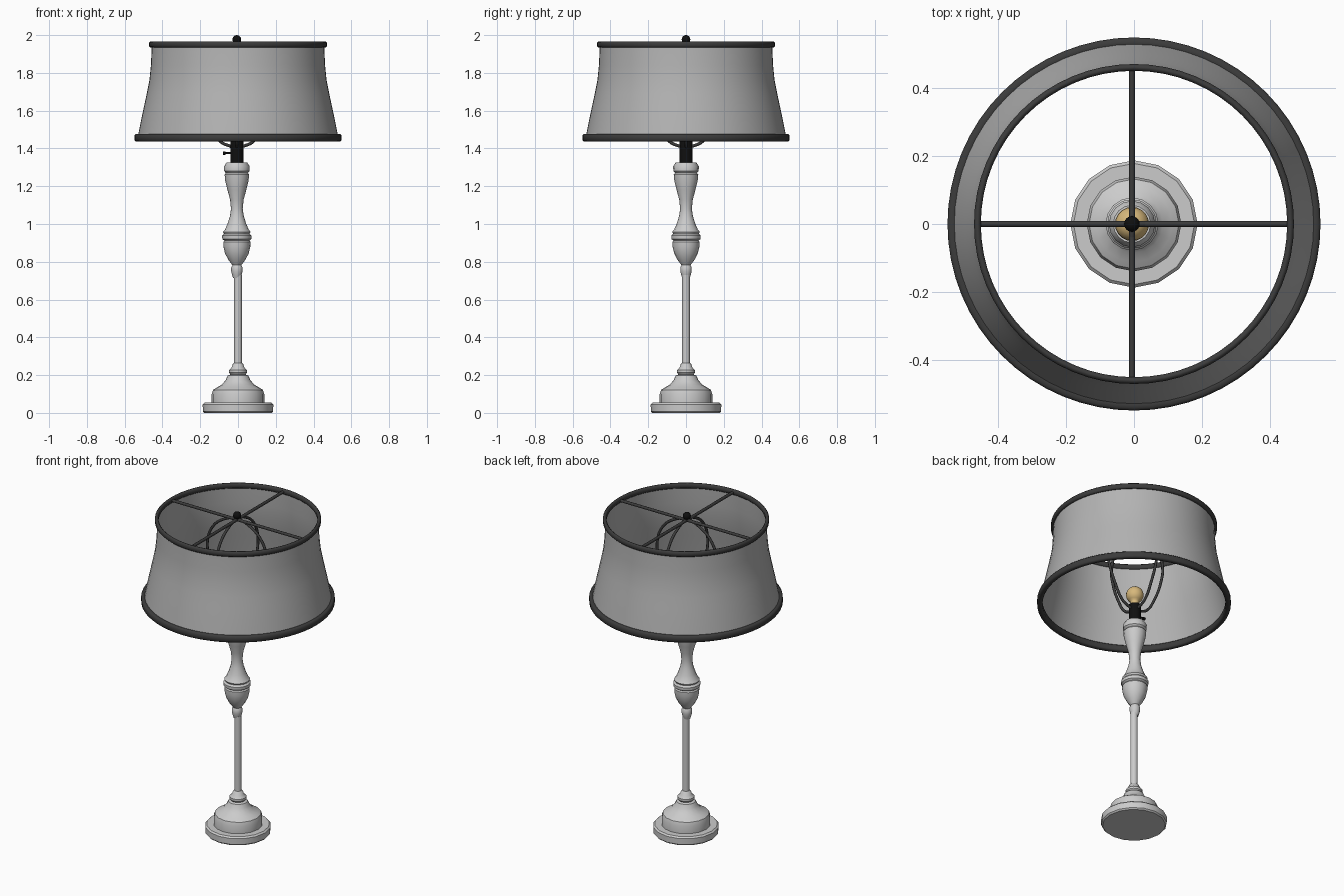
import bpy, math
from mathutils import Vector

if "Cube" in bpy.data.objects:
    bpy.data.objects.remove(bpy.data.objects["Cube"])

def material(name, rgb):
    m = bpy.data.materials.new(name)
    m.diffuse_color = (*rgb, 1)
    m.use_nodes = True
    m.node_tree.nodes["Principled BSDF"].inputs["Base Color"].default_value = m.diffuse_color
    return m

BODY = material("pale_grey", (0.6, 0.6, 0.6))
SHADE = material("shade_grey", (0.45, 0.45, 0.45))
TRIM = material("dark_grey", (0.045, 0.045, 0.045))
BLACK = material("black", (0.005, 0.005, 0.005))
BULB = material("warm_glass", (0.68, 0.48, 0.2))
CX = -0.006  # the stem fittings sit slightly off centre

def lathe(name, profile, sides, mat, x=0.0, closed=False, angle=35):
    """Revolve (radius, z) points around z; ends at radius > 0 stay open unless closed."""
    n = len(profile)
    verts = [(x + r * math.sin(2 * math.pi * i / sides), r * math.cos(2 * math.pi * i / sides), z)
             for i in range(sides) for r, z in profile]
    faces = []
    for i in range(sides):
        a, b = i * n, (i + 1) % sides * n
        for j in range(n if closed else n - 1):
            k = (j + 1) % n
            faces.append((a + j, a + k, b + k, b + j))
    me = bpy.data.meshes.new(name)
    me.from_pydata(verts, [], faces)
    ob = bpy.data.objects.new(name, me)
    bpy.context.collection.objects.link(ob)
    me.materials.append(mat)
    bpy.context.view_layer.objects.active = ob
    ob.select_set(True)
    bpy.ops.object.mode_set(mode='EDIT')
    bpy.ops.mesh.select_all(action='SELECT')
    bpy.ops.mesh.remove_doubles(threshold=0.0001)
    bpy.ops.mesh.normals_make_consistent(inside=False)
    bpy.ops.object.mode_set(mode='OBJECT')
    bpy.ops.object.shade_smooth_by_angle(angle=math.radians(angle))
    ob.select_set(False)
    return ob

def wire(name, points, radius, mat, smooth=True):
    """Round tube along a path."""
    cu = bpy.data.curves.new(name, 'CURVE')
    cu.dimensions = '3D'
    cu.bevel_depth = radius
    cu.bevel_resolution = 2
    cu.resolution_u = 6
    cu.use_fill_caps = True
    sp = cu.splines.new('BEZIER')
    sp.bezier_points.add(len(points) - 1)
    for bp, p in zip(sp.bezier_points, points):
        bp.co = Vector(p)
        bp.handle_left_type = bp.handle_right_type = 'AUTO' if smooth else 'VECTOR'
    ob = bpy.data.objects.new(name, cu)
    bpy.context.collection.objects.link(ob)
    cu.materials.append(mat)
    return ob

# Turned stand: foot, slim pole, urn and upper baluster
lathe("foot", [(0, 0), (0.178, 0), (0.186, 0.008), (0.187, 0.045), (0.178, 0.054), (0.139, 0.054),
               (0.139, 0.10), (0.132, 0.122), (0.112, 0.135), (0.085, 0.15), (0.065, 0.175),
               (0.055, 0.198), (0.04, 0.203), (0.048, 0.213), (0.048, 0.226), (0.034, 0.24),
               (0.028, 0.258), (0.02, 0.265), (0, 0.265)], 16, BODY)
lathe("pole", [(0, 0.25), (0.021, 0.25), (0.021, 0.73), (0, 0.73)], 16, BODY)
lathe("baluster", [(0, 0.715), (0.02, 0.715), (0.025, 0.73), (0.03, 0.75), (0.03, 0.77), (0.024, 0.782),
                   (0.045, 0.81), (0.063, 0.845), (0.071, 0.88), (0.072, 0.905), (0.066, 0.912),
                   (0.077, 0.92), (0.078, 0.938), (0.068, 0.948), (0.073, 0.958), (0.062, 0.972),
                   (0.05, 1.0), (0.037, 1.04), (0.031, 1.08), (0.036, 1.13), (0.05, 1.18),
                   (0.062, 1.23), (0.065, 1.262), (0.058, 1.27), (0.067, 1.28), (0.068, 1.305),
                   (0.055, 1.325), (0, 1.325)], 16, BODY, CX)

# Socket, switch and bulb
lathe("socket", [(0, 1.32), (0.034, 1.32), (0.034, 1.438), (0, 1.438)], 20, BLACK, CX)
wire("switch", [(CX, 0, 1.375), (-0.07, 0, 1.375)], 0.005, BLACK, False)
wire("switch_knob", [(-0.066, 0, 1.375), (-0.08, 0, 1.375)], 0.009, BLACK, False)
lathe("bulb", [(0.022, 1.43), (0.025, 1.455)] +
      [(0.05 * math.sin(a), 1.505 - 0.05 * math.cos(a)) for a in
       [math.radians(30 + 15 * i) for i in range(11)]], 20, BULB, CX, angle=60)

# Fabric shade with dark rims
lathe("shade", [(0.533, 1.45), (0.525, 1.49), (0.513, 1.55), (0.498, 1.62), (0.483, 1.69),
                (0.469, 1.76), (0.461, 1.84), (0.456, 1.95)], 64, SHADE)

def rim(name, r0, r1, z0, z1):
    b = 0.007
    lathe(name, [(r0, z0 + b), (r0 + b, z0), (r1 - b, z0), (r1, z0 + b),
                 (r1, z1 - b), (r1 - b, z1), (r0 + b, z1), (r0, z1 - b)],
          64, TRIM, closed=True, angle=60)

rim("lower_rim", 0.518, 0.548, 1.436, 1.476)
rim("upper_rim", 0.45, 0.47, 1.934, 1.967)

# Harp loops and spider bars, one of each along x and y
half = [(0.03, 1.41), (0.085, 1.435), (0.145, 1.53), (0.195, 1.67), (0.205, 1.76),
        (0.17, 1.86), (0.09, 1.93)]
path = [(-r, z) for r, z in half] + [(0, 1.955)] + [(r, z) for r, z in reversed(half)]
for axis in "xy":
    along = (lambda r, z: (CX + r, 0, z)) if axis == "x" else (lambda r, z: (CX, r, z))
    wire("harp_" + axis, [along(r, z) for r, z in path], 0.008, TRIM)
    wire("spider_bar_" + axis, [along(-0.455, 1.95), along(0.455, 1.95)], 0.009, TRIM, False)

# Finial
lathe("finial", [(0.023 * math.sin(math.pi * i / 10), 1.977 - 0.023 * math.cos(math.pi * i / 10))
                 for i in range(11)], 16, BLACK, CX, angle=60)
